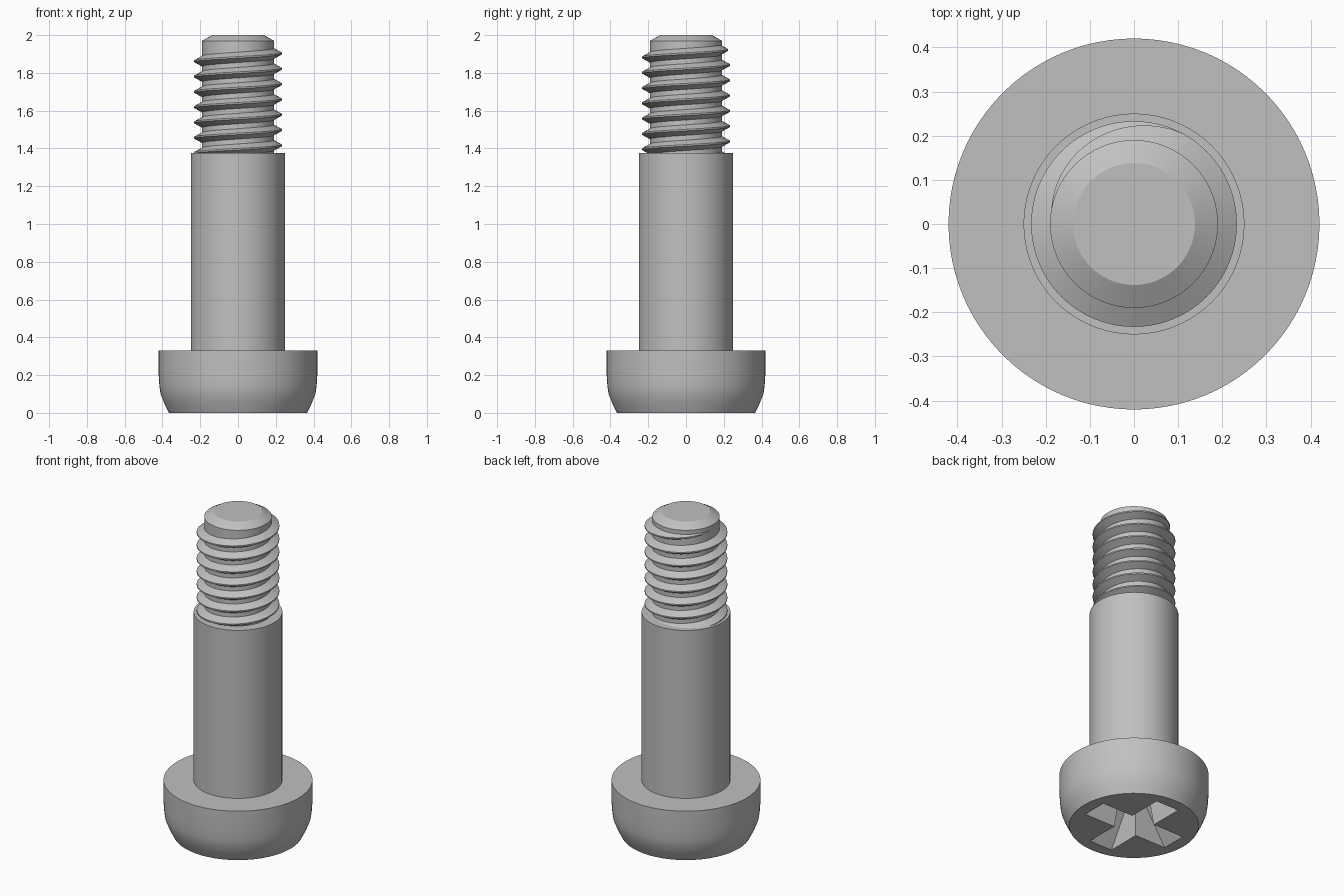
import bpy, bmesh, math

cube = bpy.data.objects.get("Cube")
if cube:
    bpy.data.objects.remove(cube, do_unlink=True)

steel = bpy.data.materials.new("grey_steel")
steel.use_nodes = True
GREY = (0.53, 0.53, 0.53, 1)
steel.diffuse_color = GREY
steel.node_tree.nodes["Principled BSDF"].inputs["Base Color"].default_value = GREY


def add_object(name, bm):
    bmesh.ops.recalc_face_normals(bm, faces=bm.faces[:])
    mesh = bpy.data.meshes.new(name)
    bm.to_mesh(mesh)
    bm.free()
    mesh.materials.append(steel)
    ob = bpy.data.objects.new(name, mesh)
    bpy.context.collection.objects.link(ob)
    return ob


def select(ob):
    bpy.ops.object.select_all(action='DESELECT')
    ob.select_set(True)
    bpy.context.view_layer.objects.active = ob


def smooth(ob, angle=20):
    select(ob)
    bpy.ops.object.shade_smooth_by_angle(angle=math.radians(angle))


def lathe(name, profile, sides=96):
    """Closed solid of revolution from (radius, height) pairs."""
    bm = bmesh.new()
    rings = []
    for r, z in profile:
        rings.append([bm.verts.new((r * math.cos(a), r * math.sin(a), z))
                      for a in (math.tau * i / sides for i in range(sides))])
    for low, high in zip(rings, rings[1:]):
        for i in range(sides):
            j = (i + 1) % sides
            bm.faces.new((low[i], low[j], high[j], high[i]))
    bm.faces.new(rings[0])
    bm.faces.new(rings[-1])
    return add_object(name, bm)


def tapered_slot(name, turn):
    """Wedge that narrows and shortens as it goes up into the head."""
    bm = bmesh.new()
    bmesh.ops.create_cube(bm, size=2)
    for v in bm.verts:
        length, width, z = (0.12, 0.055, 0.22) if v.co.z > 0 else (0.3, 0.08, -0.01)
        x, y = v.co.x * length, v.co.y * width
        v.co = (y, x, z) if turn else (x, y, z)
    ob = add_object(name, bm)
    ob.hide_render = True
    return ob


# Head with rounded lower edge
head = lathe("head", [(0.365, 0), (0.39, 0.05), (0.41, 0.1), (0.416, 0.14),
                      (0.42, 0.2), (0.42, 0.33)])

# Cross drive recess
for turn in (False, True):
    cutter = tapered_slot("recess_cutter", turn)
    select(head)
    mod = head.modifiers.new("recess", 'BOOLEAN')
    mod.operation = 'DIFFERENCE'
    mod.solver = 'EXACT'
    mod.object = cutter
    bpy.ops.object.modifier_apply(modifier=mod.name)
    bpy.data.objects.remove(cutter, do_unlink=True)
smooth(head)

# Plain shoulder and threaded core with chamfered tip
smooth(lathe("shoulder", [(0.25, 0.31), (0.25, 1.375)]))
smooth(lathe("thread_core", [(0.19, 1.35), (0.19, 1.97), (0.138, 2.0)]))

# Helical thread ridge that fades into the core at its upper end
PITCH, ROOT, CREST = 0.081, 0.19, 0.233
STEPS = 64
start, full, end = -13 * math.pi, 2 * math.pi + 1.1, 3 * math.pi
count = int((end - start) / math.tau * STEPS)
bm = bmesh.new()
sections = []
for k in range(count + 1):
    t = start + (end - start) * k / count
    z = 1.862 + PITCH * (t - math.pi) / math.tau
    if z < 1.34:
        continue
    fade = min(1, (end - t) / (end - full))
    crest = ROOT - 0.004 + (CREST - ROOT + 0.004) * fade
    half = 0.004 + 0.027 * fade
    ring = [(ROOT - 0.006, -half), (crest, -0.004), (crest, 0.004), (ROOT - 0.006, half)]
    sections.append([bm.verts.new((r * math.cos(t), r * math.sin(t), z + dz))
                     for r, dz in ring])
for a, b in zip(sections, sections[1:]):
    for i in range(4):
        j = (i + 1) % 4
        bm.faces.new((a[i], a[j], b[j], b[i]))
bm.faces.new(sections[0])
bm.faces.new(sections[-1])
smooth(add_object("thread_ridge", bm))
